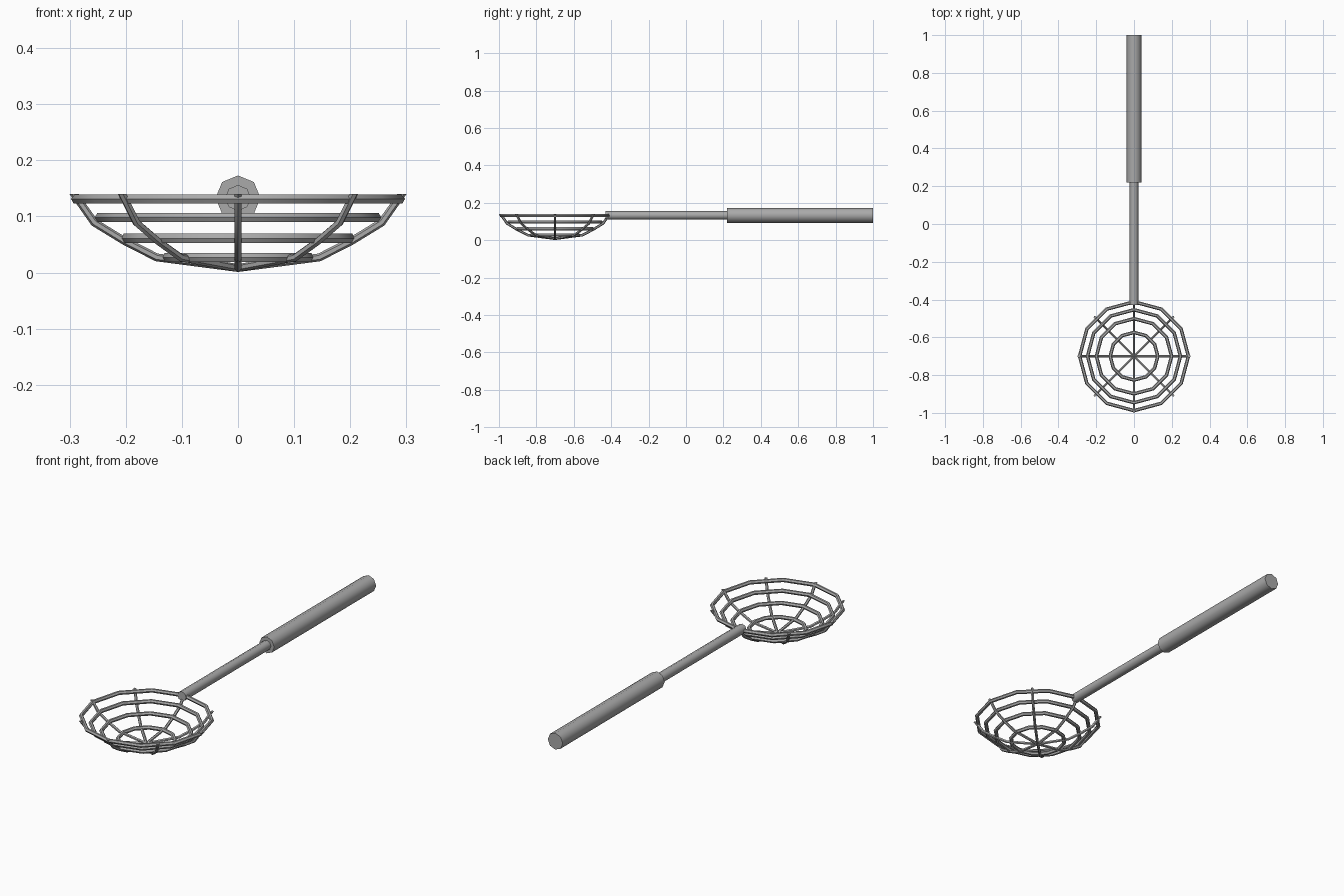
import bpy
import bmesh
import math
from mathutils import Vector

cube = bpy.data.objects.get("Cube")
if cube:
    bpy.data.objects.remove(cube)

steel = bpy.data.materials.new("brushed grey steel")
steel.use_nodes = True
GREY = (0.4, 0.4, 0.4, 1)
steel.diffuse_color = GREY
steel.node_tree.nodes["Principled BSDF"].inputs["Base Color"].default_value = GREY

BOWL_Y = -0.70
GRIP_Z = 0.133


def finish(obj, name):
    obj.name = name
    obj.data.materials.append(steel)
    bpy.ops.object.select_all(action="DESELECT")
    obj.select_set(True)
    bpy.context.view_layer.objects.active = obj
    bpy.ops.object.shade_smooth_by_angle(angle=math.radians(50))


def rod(name, radius, y0, y1):
    bpy.ops.mesh.primitive_cylinder_add(
        vertices=8, radius=radius, depth=y1 - y0,
        location=(0, (y0 + y1) / 2, GRIP_Z), rotation=(math.pi / 2, 0, 0))
    finish(bpy.context.object, name)


def rib(name, path, radius, angle, sides=6):
    """Sweep a round section along a radius/height path turned to an angle."""
    out = Vector((math.cos(angle), math.sin(angle), 0))
    side = Vector((-out.y, out.x, 0))
    pts = [Vector(p) for p in path]
    normals = [Vector((-(b - a).y, (b - a).x)).normalized() for a, b in zip(pts, pts[1:])]
    bm = bmesh.new()
    loops = []
    for i, p in enumerate(pts):
        if i == 0:
            n = Vector((0, 1))           # vertical cut where the ribs meet
        elif i == len(pts) - 1:
            n = Vector((-1.2, 0))        # level cut at the top
        else:
            n = (normals[i - 1] + normals[i]).normalized()
            n /= n.dot(normals[i])
        loop = []
        for k in range(sides):
            a = math.tau * k / sides
            q = p + n * radius * math.cos(a)
            co = out * q.x + Vector((0, 0, q.y)) + side * radius * math.sin(a)
            loop.append(bm.verts.new(co))
        loops.append(loop)
    for la, lb in zip(loops, loops[1:]):
        for k in range(sides):
            j = (k + 1) % sides
            bm.faces.new((la[k], la[j], lb[j], lb[k]))
    bm.faces.new(loops[0])
    bm.faces.new(loops[-1])
    bmesh.ops.recalc_face_normals(bm, faces=bm.faces)
    mesh = bpy.data.meshes.new(name)
    bm.to_mesh(mesh)
    bm.free()
    obj = bpy.data.objects.new(name, mesh)
    obj.location.y = BOWL_Y
    bpy.context.collection.objects.link(obj)
    finish(obj, name)


# Horizontal wire rings of the basket
rings = {"rim_ring": (0.288, 0.131), "upper_ring": (0.246, 0.098),
         "middle_ring": (0.199, 0.061), "lower_ring": (0.126, 0.027)}
for name, (r, z) in rings.items():
    bpy.ops.mesh.primitive_torus_add(
        major_segments=12, minor_segments=6, major_radius=r, minor_radius=0.0095,
        location=(0, BOWL_Y, z))
    finish(bpy.context.object, name)

# Ribs running from the bottom centre up to the rim
profile = [(0, 0.008), (0.145, 0.027), (0.202, 0.056), (0.256, 0.089), (0.292, 0.14)]
for i in range(8):
    rib(f"basket_rib_{i + 1}", profile, 0.007, i * math.tau / 8)

# Shaft and grip
rod("shaft", 0.023, -0.43, 0.23)
rod("handle_grip", 0.04, 0.22, 1.0)
